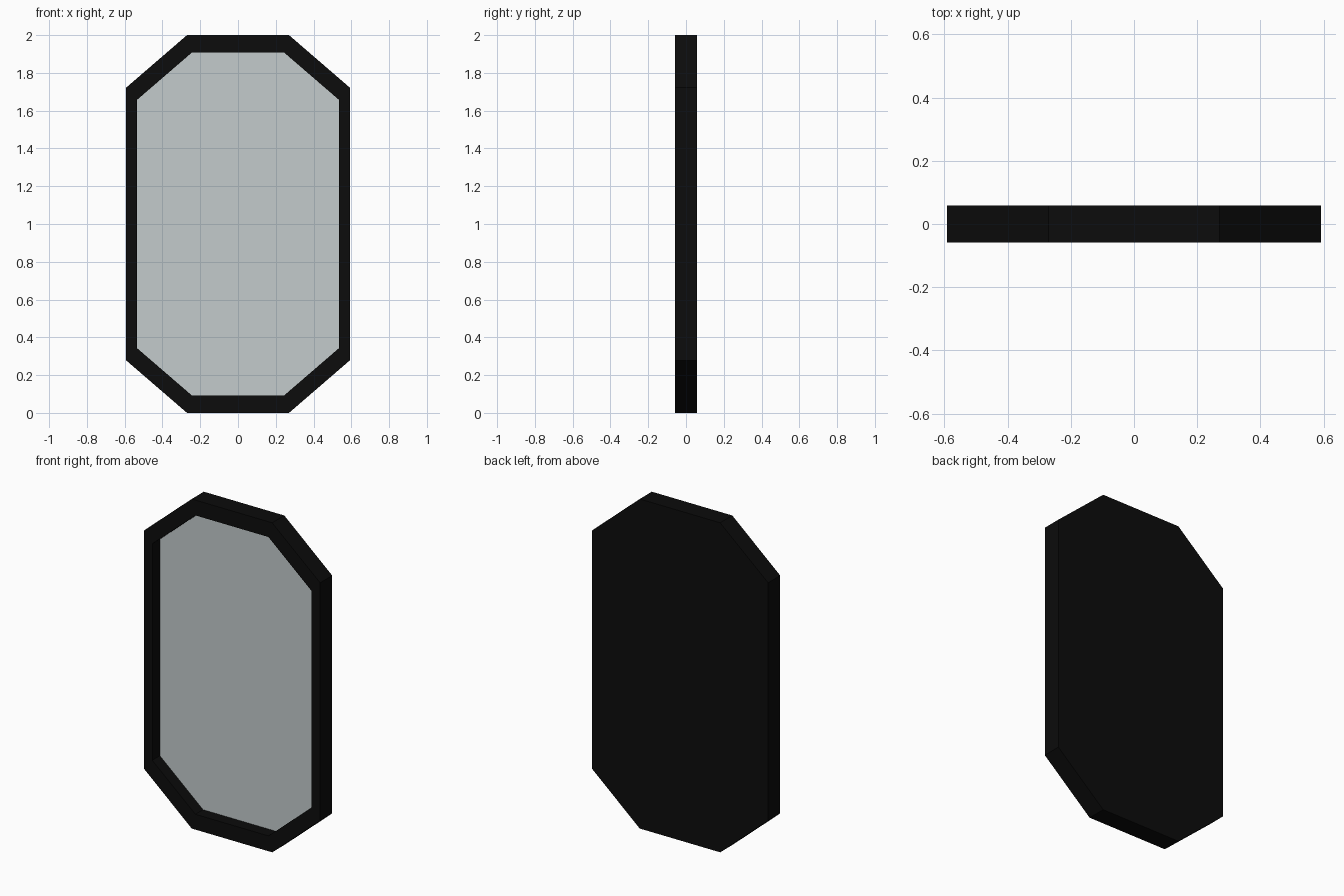
import bpy
import bmesh

cube = bpy.data.objects.get("Cube")
if cube:
    bpy.data.objects.remove(cube, do_unlink=True)

HALF_DEPTH = 0.058
GLASS_Y = 0.015
MID_Z = 1.0


def material(name, rgb, roughness):
    mat = bpy.data.materials.new(name)
    mat.use_nodes = True
    colour = (*rgb, 1.0)
    mat.diffuse_color = colour
    shader = mat.node_tree.nodes["Principled BSDF"]
    shader.inputs["Base Color"].default_value = colour
    shader.inputs["Roughness"].default_value = roughness
    return mat


def octagon(bm, flat_x, side_x, top_z, side_z, y):
    """Ring of eight vertices, mirrored from one corner's two points."""
    quarter = [(side_x, side_z), (flat_x, top_z)]
    upper = quarter + [(-x, z) for x, z in reversed(quarter)]
    ring = upper + [(-x, -z) for x, z in upper]
    return [bm.verts.new((x, y, MID_Z + z)) for x, z in ring]


def bridge(bm, a, b):
    for i in range(len(a)):
        j = (i + 1) % len(a)
        bm.faces.new((a[i], a[j], b[j], b[i]))


def finish(bm, name, mat):
    mesh = bpy.data.meshes.new(name)
    bm.to_mesh(mesh)
    bm.free()
    mesh.materials.append(mat)
    obj = bpy.data.objects.new(name, mesh)
    bpy.context.collection.objects.link(obj)
    return obj


OUTER = (0.27, 0.592, 1.0, 0.722)
INNER = (0.245, 0.535, 0.907, 0.657)

# Frame: flat back, outer rim, front border, and recess walls and floor
bm = bmesh.new()
back = octagon(bm, *OUTER, HALF_DEPTH)
front = octagon(bm, *OUTER, -HALF_DEPTH)
lip = octagon(bm, *INNER, -HALF_DEPTH)
floor = octagon(bm, *INNER, GLASS_Y + 0.004)
bm.faces.new(back)
for a, b in ((back, front), (front, lip), (lip, floor)):
    bridge(bm, a, b)
bm.faces.new(floor)
bmesh.ops.recalc_face_normals(bm, faces=bm.faces)
finish(bm, "mirror_frame", material("black frame", (0.0035, 0.0035, 0.0035), 0.6))

# Mirror glass: thin pane set into the recess, facing the front
bm = bmesh.new()
pane = octagon(bm, *INNER, GLASS_Y)
face = bm.faces.new(pane)
face.normal_update()
if face.normal.y > 0:
    face.normal_flip()
finish(bm, "mirror_glass", material("pale silver glass", (0.55, 0.60, 0.605), 0.3))
